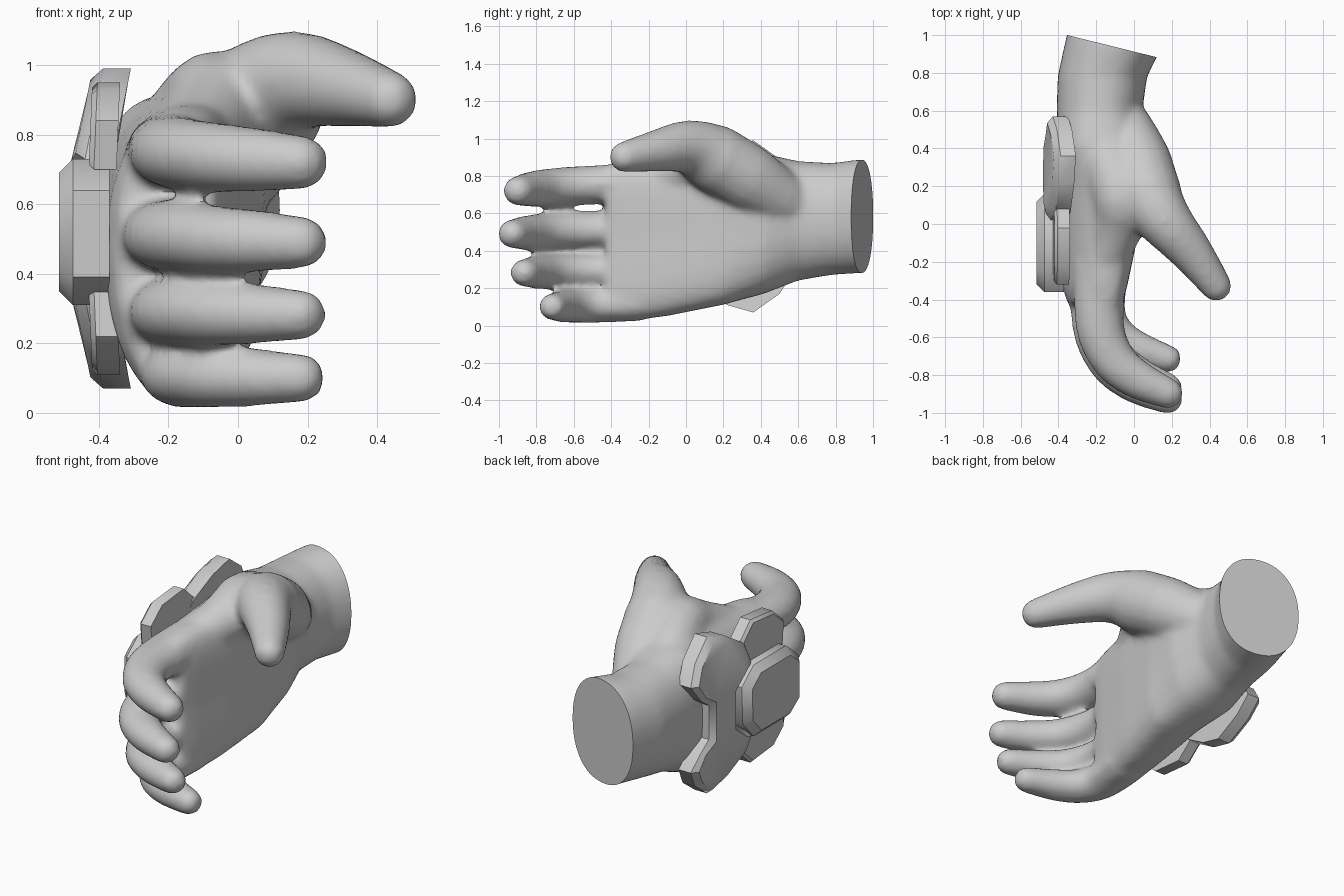
import bpy, bmesh, math
from mathutils import Vector

if "Cube" in bpy.data.objects:
    bpy.data.objects.remove(bpy.data.objects["Cube"])

grey = bpy.data.materials.new("plain grey")
grey.diffuse_color = (0.6, 0.6, 0.6, 1)
grey.use_nodes = True
grey.node_tree.nodes["Principled BSDF"].inputs["Base Color"].default_value = grey.diffuse_color


def loft(bm, rings):
    """Skin a list of closed rings and cap both ends."""
    vs = [[bm.verts.new(p) for p in r] for r in rings]
    n = len(vs[0])
    for a, b in zip(vs, vs[1:]):
        for i in range(n):
            j = (i + 1) % n
            bm.faces.new((a[i], a[j], b[j], b[i]))
    bm.faces.new(vs[0])
    bm.faces.new(vs[-1])


def tube(bm, pts, radii, flat=1.0, n=16):
    """Limb through points with a rounded tip; flat narrows it in height at the root."""
    pts = [Vector(p) for p in pts]
    # smooth the path and radii with Catmull-Rom sampling
    P = [2 * pts[0] - pts[1]] + pts + [2 * pts[-1] - pts[-2]]
    fine, fr = [], []
    for k in range(len(pts) - 1):
        a, b, c, d = P[k:k + 4]
        for t in (0, 0.33, 0.67):
            fine.append(0.5 * (2 * b + (c - a) * t + (2 * a - 5 * b + 4 * c - d) * t * t
                               + (3 * b - a - 3 * c + d) * t ** 3))
            fr.append(radii[k] * (1 - t) + radii[k + 1] * t)
    fine.append(pts[-1])
    fr.append(radii[-1])
    end = (fine[-1] - fine[-2]).normalized()
    r = fr[-1]
    for ang in (0.5, 0.95, 1.35):
        fine.append(pts[-1] + end * r * 0.9 * math.sin(ang))
        fr.append(r * math.cos(ang))
    rings = []
    for i, p in enumerate(fine):
        t = (fine[min(i + 1, len(fine) - 1)] - fine[max(i - 1, 0)]).normalized()
        u = t.cross(Vector((0, 0, 1))).normalized()
        v = u.cross(t) * (flat + (1 - flat) * i / (len(fine) - 1))
        rings.append([p + fr[i] * (u * math.cos(q) + v * math.sin(q))
                      for q in (2 * math.pi * k / n for k in range(n))])
    loft(bm, rings)


def finish(name, bm, angle):
    bmesh.ops.recalc_face_normals(bm, faces=bm.faces)
    me = bpy.data.meshes.new(name)
    bm.to_mesh(me)
    bm.free()
    me.materials.clear()
    me.materials.append(grey)
    ob = bpy.data.objects.new(name, me)
    bpy.context.collection.objects.link(ob)
    bpy.ops.object.select_all(action='DESELECT')
    ob.select_set(True)
    bpy.context.view_layer.objects.active = ob
    bpy.ops.object.shade_smooth_by_angle(angle=math.radians(angle))
    return ob


# ---- hand: wrist and palm sections (y, x min, x max, z min, z max)
bm = bmesh.new()
sections = [(1.12, -0.33, 0.2, 0.28, 0.89), (0.94, -0.37, 0.15, 0.28, 0.89),
            (0.78, -0.405, 0.07, 0.27, 0.87), (0.6, -0.41, 0.045, 0.24, 0.88),
            (0.42, -0.41, 0.08, 0.17, 0.92), (0.2, -0.40, 0.06, 0.11, 0.93),
            (-0.1, -0.39, 0.01, 0.05, 0.90), (-0.33, -0.38, -0.04, 0.02, 0.88),
            (-0.43, -0.35, -0.07, 0.03, 0.86)]
rings = []
for y, x0, x1, z0, z1 in sections:
    e = 0.9 if y > 0.5 else 0.75
    ring = []
    for k in range(28):
        c, s = math.cos(k * math.pi / 14), math.sin(k * math.pi / 14)
        c = math.copysign(abs(c) ** e, c)
        s = math.copysign(abs(s) ** e, s)
        bend = 0.06 * s * s if y < 0.3 else 0      # arch of the knuckles
        ring.append(((x0 + x1) / 2 + c * (x1 - x0) / 2 + bend, y,
                     (z0 + z1) / 2 + s * (z1 - z0) / 2))
    rings.append(ring)
loft(bm, rings)

# ---- fingers: one curled path, (length factor, base z, tip z, thickness, base shift)
path = [(-0.21, -0.2), (-0.21, -0.42), (-0.19, -0.6), (-0.11, -0.755), (0.02, -0.855),
        (0.185, -0.93)]
thick = [0.138, 0.134, 0.128, 0.118, 0.105, 0.083]
for k, zb, zt, w, shift in [(0.95, 0.765, 0.72, 1.0, 0.03), (1.0, 0.52, 0.49, 0.97, 0),
                            (0.9, 0.295, 0.282, 0.93, 0.02), (0.66, 0.115, 0.1, 0.9, 0.06)]:
    pts = []
    for i, (x, y) in enumerate(path):
        t = i / (len(path) - 1)
        pts.append((x + shift * (1 - t), -0.3 + (y + 0.3) * k, zb + (zt - zb) * t))
    tube(bm, pts, [r * w for r in thick], 0.74)

# ---- thumb with its fleshy base and the web towards the index finger
tube(bm, [(-0.12, 0.66, 0.6), (-0.05, 0.5, 0.68), (0.02, 0.33, 0.79), (0.075, 0.15, 0.895),
          (0.17, 0.01, 0.955), (0.305, -0.15, 0.935), (0.44, -0.335, 0.9)],
     [0.12, 0.155, 0.18, 0.185, 0.145, 0.115, 0.083])
tube(bm, [(-0.15, 0.5, 0.74), (-0.12, 0.3, 0.83), (-0.06, 0.13, 0.885), (-0.09, -0.02, 0.83),
          (-0.17, -0.25, 0.77)], [0.12, 0.15, 0.16, 0.14, 0.1])

# ---- fuse the hand, then cut the wrist flat
hand = finish("hand", bm, 50)
rm = hand.modifiers.new("fuse", 'REMESH')
rm.mode = 'VOXEL'
rm.voxel_size = 0.018
sm = hand.modifiers.new("soften", 'SMOOTH')
sm.factor = 0.5
sm.iterations = 14
dg = bpy.context.evaluated_depsgraph_get()
bm = bmesh.new()
bm.from_mesh(hand.evaluated_get(dg).to_mesh())
bpy.data.objects.remove(hand)
bmesh.ops.bisect_plane(bm, geom=bm.verts[:] + bm.edges[:] + bm.faces[:],
                       plane_co=(-0.11, 0.94, 0.58), plane_no=(0.24, 0.97, 0),
                       clear_outer=True)
bmesh.ops.holes_fill(bm, edges=[e for e in bm.edges if e.is_boundary])
finish("hand", bm, 50)


# ---- guard plates on the back of the hand
MID = 0.53


def plate(name, outline, x_out, x_in, lean, bevel):
    """Extrude a (y, z) outline; the ends lean towards the hand away from the middle."""
    bm = bmesh.new()
    rings = [[(x + lean * max(0, abs(z - MID) - 0.15), y, z) for y, z in outline]
             for x in (x_out, x_in)]
    loft(bm, rings)
    bmesh.ops.recalc_face_normals(bm, faces=bm.faces)
    rim = [e for e in bm.edges
           if all(min((v.co - Vector(p)).length for p in rings[0]) < 1e-5 for v in e.verts)]
    bmesh.ops.bevel(bm, geom=rim, offset=bevel, segments=1, affect='EDGES')
    bmesh.ops.triangulate(bm, faces=[f for f in bm.faces if len(f.verts) > 4])
    finish(name, bm, 40)


def flip(o):
    return [(y, 2 * MID - z) for y, z in o]


# bracket: upper and lower lobes joined by a narrow stem
half = [(0.19, MID + 0.1), (0.1, MID + 0.17), (0.02, MID + 0.2), (0.06, MID + 0.32),
        (0.22, MID + 0.42), (0.36, MID + 0.46), (0.5, MID + 0.36), (0.57, MID + 0.25),
        (0.5, MID + 0.15), (0.43, MID + 0.1)]
plate("guard_bracket", half + flip(half)[::-1], -0.48, -0.37, 0.2, 0.03)

# raised centre plate
plate("guard_centre", [(0.15, 0.42), (0.16, 0.64), (0.05, 0.73), (-0.25, 0.73),
                       (-0.36, 0.64), (-0.36, 0.39), (-0.25, 0.31), (0.05, 0.31)],
      -0.515, -0.37, 0, 0.04)

# thin side plates above and below the centre
side = [(0.08, 0.72), (0.08, 0.86), (-0.02, 0.95), (-0.22, 0.93), (-0.32, 0.84), (-0.3, 0.7)]
for nm, o in (("upper_side_plate", side), ("lower_side_plate", flip(side))):
    plate(nm, o, -0.43, -0.35, 0.04, 0.015)
